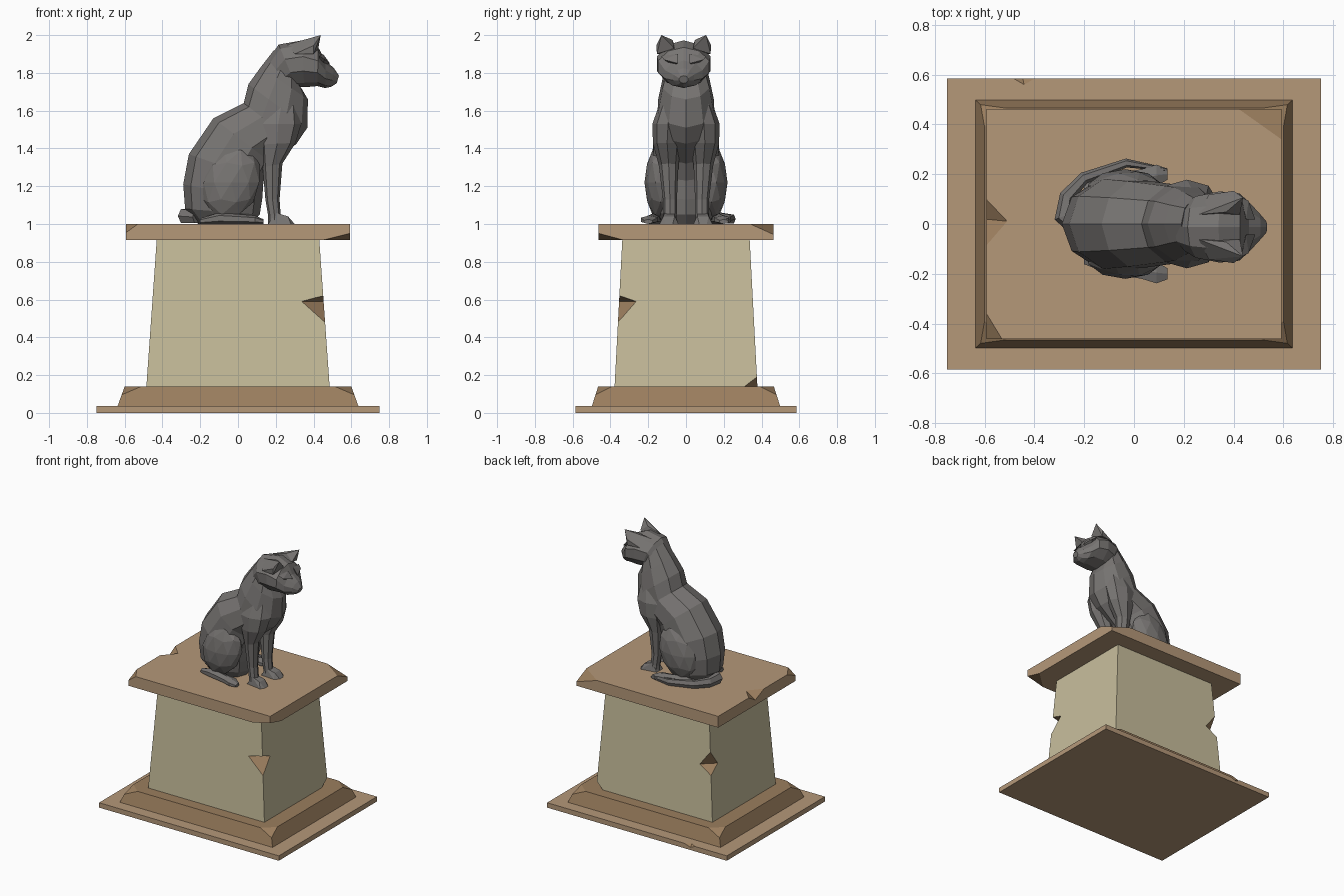
import bpy, bmesh, math
from mathutils import Vector

if "Cube" in bpy.data.objects:
    bpy.data.objects.remove(bpy.data.objects["Cube"])


def mat(name, rgb):
    m = bpy.data.materials.new(name)
    lin = [((c / 255 + 0.055) / 1.055) ** 2.4 for c in rgb]
    m.diffuse_color = (*lin, 1)
    m.use_nodes = True
    m.node_tree.nodes["Principled BSDF"].inputs["Base Color"].default_value = m.diffuse_color
    return m


TAN = mat("tan_stone", (181, 152, 121))
BROWN = mat("brown_stone", (155, 126, 94))
CREAM = mat("cream_stone", (200, 190, 156))
GREY = mat("grey_stone", (119, 116, 114))


def finish(name, bm, mats):
    bmesh.ops.recalc_face_normals(bm, faces=bm.faces)
    me = bpy.data.meshes.new(name)
    bm.to_mesh(me)
    bm.free()
    for m in mats:
        me.materials.append(m)
    ob = bpy.data.objects.new(name, me)
    bpy.context.collection.objects.link(ob)
    return ob


def chip(bm, a, b, c):
    """Slice off the corner beyond the plane through three points."""
    a, b, c = Vector(a), Vector(b), Vector(c)
    n = (b - a).cross(c - a).normalized()
    mid = sum((v.co for v in bm.verts), Vector()) / len(bm.verts)
    if n.dot(a - mid) < 0:
        n = -n
    r = bmesh.ops.bisect_plane(bm, geom=bm.verts[:] + bm.edges[:] + bm.faces[:],
                               plane_co=a, plane_no=n, clear_outer=True)
    edges = [e for e in r["geom_cut"] if isinstance(e, bmesh.types.BMEdge)]
    for f in bmesh.ops.contextual_create(bm, geom=edges)["faces"]:
        f.material_index = 1


def hull_bm(pts):
    bm = bmesh.new()
    for p in pts:
        bm.verts.new(p)
    bmesh.ops.convex_hull(bm, input=bm.verts[:])
    return bm


def notch(ob, pts):
    """Cut a broken bite out of an object with a convex cutter."""
    bm = hull_bm(pts)
    for f in bm.faces:
        f.material_index = 1
    cut = finish("cutter", bm, list(ob.data.materials))
    cut.hide_render = True
    mod = ob.modifiers.new("bite", "BOOLEAN")
    mod.operation, mod.solver, mod.object = "DIFFERENCE", "EXACT", cut
    bpy.context.view_layer.objects.active = ob
    bpy.ops.object.modifier_apply(modifier=mod.name)
    bpy.data.objects.remove(cut)


def block(name, z0, x0, y0, z1, x1, y1, mats, chips=()):
    """Tapered block with chipped corners."""
    bm = hull_bm([(sx * x, sy * y, z) for x, y, z in ((x0, y0, z0), (x1, y1, z1))
                  for sx in (-1, 1) for sy in (-1, 1)])
    bmesh.ops.dissolve_limit(bm, angle_limit=0.01, verts=bm.verts[:], edges=bm.edges[:])
    for c in chips:
        chip(bm, *c)
    return finish(name, bm, mats)


def loft(name, rings):
    """Skin rings of points and cap both ends."""
    bm = bmesh.new()
    vs = [[bm.verts.new(p) for p in r] for r in rings]
    n = len(vs[0])
    for a, b in zip(vs, vs[1:]):
        for i in range(n):
            j = (i + 1) % n
            bm.faces.new((a[i], a[j], b[j], b[i]))
    bm.faces.new(vs[0])
    bm.faces.new(vs[-1])
    return finish(name, bm, [GREY])


def ring(bx, bz, fx, fz, w, y=0.0, n=10):
    """Ellipse spanning two side-view points, half-width w in y."""
    c, u = Vector(((bx + fx) / 2, y, (bz + fz) / 2)), Vector(((bx - fx) / 2, 0, (bz - fz) / 2))
    return [c + u * math.cos(t) + Vector((0, w * math.sin(t), 0))
            for t in (2 * math.pi * i / n for i in range(n))]


# Pedestal
base = block("base_plate", 0, .75, .585, .037, .75, .585, [TAN, BROWN])
notch(base, [(-.5, .59, .04), (-.38, .59, .04), (-.44, .555, .04), (-.45, .6, .01), (-.45, .6, .06)])
block("plinth", .037, .637, .498, .14, .6, .465, [BROWN, BROWN],
      [((sx * .51, sy * .467, .14), (sx * .6, sy * .39, .14), (sx * .617, sy * .48, .095))
       for sx in (-1, 1) for sy in (-1, 1)])
column = block("column", .14, .485, .378, .92, .43, .337, [CREAM, BROWN],
               [((.485, .31, .14), (.43, .378, .14), (.482, .375, .19))])
notch(column, [(.33, -.36, .59), (.458, -.26, .59), (.45, -.35, .62), (.46, -.36, .48), (.56, -.46, .57)])
notch(column, [(-.36, .362, .54), (-.462, .27, .54), (-.45, .35, .65), (-.46, .36, .48), (-.56, .46, .57)])
cap = block("cap_slab", .915, .592, .462, 1, .592, .462, [TAN, BROWN],
            [((.42, .462, 1), (.592, .34, 1), (.592, .462, .945)),
             ((-.53, -.462, 1), (-.592, -.36, 1), (-.592, -.462, .955)),
             ((.45, -.462, .915), (.592, -.462, .95), (.592, -.33, .915))])
notch(cap, [(-.5, .01, 1.005), (-.595, -.1, 1.005), (-.595, .11, 1.005), (-.6, .02, .95), (-.65, 0, 1.02)])

# Cat torso and neck
loft("body", [ring(*r) for r in (
    (-.21, 1.0, .07, 1.0, .12), (-.28, 1.08, .115, 1.05, .165),
    (-.29, 1.21, .128, 1.13, .185), (-.26, 1.37, .135, 1.23, .19),
    (-.13, 1.56, .18, 1.32, .18), (.03, 1.64, .31, 1.425, .16),
    (.055, 1.74, .367, 1.51, .155), (.12, 1.83, .37, 1.66, .13),
    (.19, 1.92, .335, 1.72, .11))])

# Head, slightly off centre
HY = -.012
loft("head", [ring(*r, HY) for r in (
    (.16, 1.87, .28, 1.72, .1), (.215, 1.95, .31, 1.724, .13),
    (.34, 1.972, .35, 1.724, .15), (.425, 1.935, .42, 1.73, .142),
    (.462, 1.865, .462, 1.72, .105), (.508, 1.825, .495, 1.727, .058),
    (.535, 1.785, .522, 1.745, .025))])

for s, side in ((-1, "right"), (1, "left")):
    # Ears and brows
    finish("ear_" + side, hull_bm([(x, HY + s * y, z) for x, y, z in (
        (.26, .05, 1.95), (.3, .13, 1.9), (.4, .142, 1.9), (.425, .05, 1.93),
        (.37, .06, 1.975), (.4, .145, 1.945), (.438, .118, 2.0))]), [GREY])
    finish("brow_" + side, hull_bm([(x, HY + s * y, z) for x, y, z in (
        (.43, .12, 1.89), (.45, .03, 1.9), (.487, .03, 1.85), (.46, .105, 1.87),
        (.44, .06, 1.84))]), [GREY])

    # Haunch
    bm = bmesh.new()
    bmesh.ops.create_icosphere(bm, subdivisions=2, radius=1)
    for v in bm.verts:
        x, y, z = v.co
        v.co = (-.035 + .155 * x + .03 * z, s * .135 + .085 * y, 1.22 + .2 * z)
    finish("haunch_" + side, bm, [GREY])

    # Front leg with shoulder
    loft("front_leg_" + side, [ring(*r, s * y, 8) for *r, y in (
        (.17, 1.7, .31, 1.66, .05, .075), (.09, 1.53, .335, 1.53, .083, .095),
        (.11, 1.42, .305, 1.43, .075, .1), (.13, 1.3, .235, 1.32, .052, .092),
        (.145, 1.13, .22, 1.13, .037, .085), (.16, 1.04, .225, 1.06, .036, .085),
        (.16, 1.0, .23, 1.0, .036, .087))])
    finish("front_paw_" + side, hull_bm([(x, s * y, z) for x, y, z in (
        (.16, .05, 1), (.16, .12, 1), (.27, .04, 1), (.28, .14, 1), (.3, .07, 1), (.3, .11, 1),
        (.19, .06, 1.06), (.2, .115, 1.06), (.265, .06, 1.04), (.265, .12, 1.04))]), [GREY])

    # Hind foot
    loft("hind_foot_" + side, [ring(*r, s * y, 6) for *r, y in (
        (-.2, 1.03, -.2, 1.0, .025, .14), (-.1, 1.06, -.1, 1.0, .04, .165),
        (.03, 1.05, .03, 1.0, .04, .185), (.09, 1.045, .09, 1.0, .05, .195),
        (.135, 1.025, .135, 1.0, .025, .2))])

# Tail curled round the left side
path = [(-.22, -.03, .03), (-.285, .03, .036), (-.27, .11, .03),
        (-.2, .185, .024), (-.03, .245, .018), (.13, .218, .006)]
tail = []
for i, (x, y, w) in enumerate(path):
    p, q = path[max(i - 1, 0)], path[min(i + 1, 5)]
    d = Vector((p[1] - q[1], q[0] - p[0], 0)).normalized()
    h = .01 + .9 * w
    tail.append([Vector((x, y, 1 + h)) + d * w * math.cos(t) + Vector((0, 0, h * math.sin(t)))
                 for t in (math.tau * k / 6 for k in range(6))])
loft("tail", tail)
